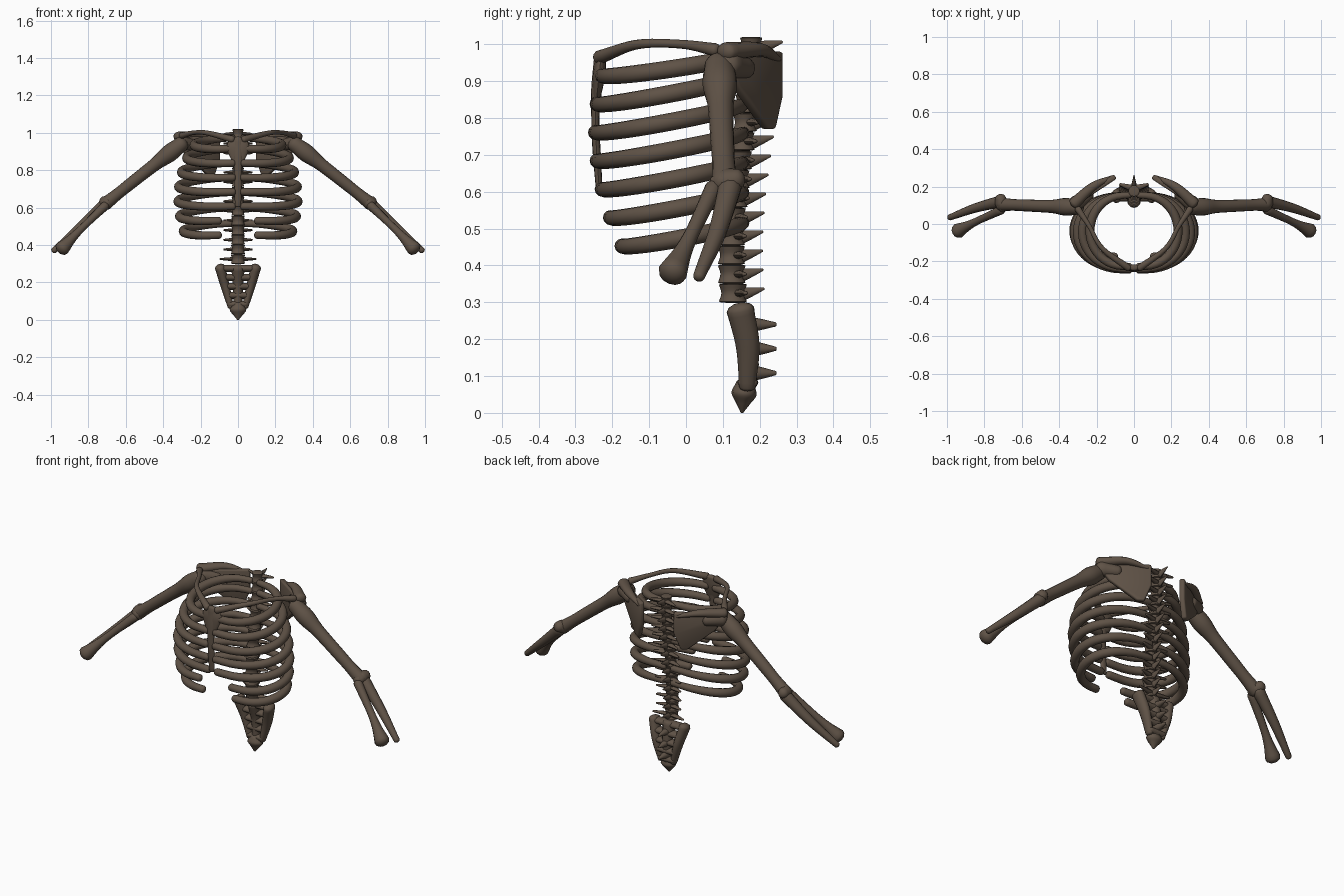
import bpy, bmesh, math
from mathutils import Vector

cube = bpy.data.objects.get("Cube")
if cube:
    bpy.data.objects.remove(cube)

color = (.115, .085, .062, 1)
bone_material = bpy.data.materials.new("dark brown bone")
bone_material.use_nodes = True
bone_material.diffuse_color = color
shader = bone_material.node_tree.nodes["Principled BSDF"]
shader.inputs["Base Color"].default_value = color

UPRIGHT = Vector((0, 1, 0))
LEVEL = Vector((0, 0, 1))
SIDES = (("left", 1), ("right", -1))


def finish(name, bm):
    """Turn a bmesh into a smooth shaded bone object."""
    bmesh.ops.recalc_face_normals(bm, faces=bm.faces)
    mesh = bpy.data.meshes.new(name)
    bm.to_mesh(mesh)
    bm.free()
    mesh.materials.append(bone_material)
    obj = bpy.data.objects.new(name, mesh)
    bpy.context.collection.objects.link(obj)
    bpy.ops.object.select_all(action='DESELECT')
    obj.select_set(True)
    bpy.context.view_layer.objects.active = obj
    bpy.ops.object.shade_smooth_by_angle(angle=math.radians(50))
    return obj


def along(values, u):
    """Catmull-Rom interpolation of evenly spaced values, u from zero to one."""
    last = len(values) - 1
    i = min(int(u * last), last - 1)
    t = u * last - i
    b, c = values[i], values[i + 1]
    a = values[i - 1] if i > 0 else b + b - c
    d = values[i + 2] if i + 2 <= last else c + c - b
    slope_b, slope_c = (c - a) / 2, (d - b) / 2
    ease = t * t * (3 - 2 * t)
    return (b + (c - b) * ease + slope_b * (t * (1 - t) * (1 - t))
            - slope_c * (t * t * (1 - t)))


def dome(tip, inner, cap):
    """Shrinking rings that round off the end of a bone."""
    center, radius = tip
    outward = (center - inner[0]).normalized() * radius * cap
    return [(center + outward * math.sin(a), radius * math.cos(a))
            for a in (math.radians(d) for d in (30, 60, 80))]


def tube(name, points, radii, ref=LEVEL, flat=1, sides=12, steps=16, cap=.7, mirror=1):
    """Round-ended bone swept along a path; flat scales the sideways radius."""
    points = [Vector((x * mirror, y, z)) for x, y, z in points]
    path = [(along(points, k / steps), along(radii, k / steps)) for k in range(steps + 1)]
    path = dome(path[0], path[1], cap)[::-1] + path + dome(path[-1], path[-2], cap)

    bm = bmesh.new()
    rings = []
    for i, (center, radius) in enumerate(path):
        tangent = path[min(i + 1, len(path) - 1)][0] - path[max(i - 1, 0)][0]
        across = tangent.cross(ref).normalized()
        up = across.cross(tangent).normalized()
        ring = []
        for k in range(sides):
            angle = math.tau * k / sides
            offset = across * math.cos(angle) * flat + up * math.sin(angle)
            ring.append(bm.verts.new(center + offset * radius))
        rings.append(ring)
    for lower, upper in zip(rings, rings[1:]):
        for k in range(sides):
            bm.faces.new((lower[k - 1], lower[k], upper[k], upper[k - 1]))
    bm.faces.new(rings[0])
    bm.faces.new(rings[-1])
    return finish(name, bm)


def pair(name, points, radii, **options):
    for side, sign in SIDES:
        tube(f"{side}_{name}", points, radii, mirror=sign, **options)


def spine_y(z):
    return .15 + .027 * math.sin((z - .72) * 5.4)


def sacrum_y(z):
    return .17 - (z - .13) ** 2


def sacrum_half_width(z):
    return .02 + z * .27


# Ribs: half ovals from breastbone to spine, widest low in the cage
for n in range(7):
    half_width = .322 - .006 * (n - 3.8) ** 2
    front_x = .1 if n > 4 else .025
    front_y = .0045 * (n - 2) ** 2 - .246
    front_z = .915 - .077 * n
    slope = .19 if n else .15
    depth = .155 - front_y
    points = []
    for k in range(13):
        angle = math.pi * k / 12
        inner_x = front_x if k < 6 else .025
        x = inner_x + (half_width - inner_x) * math.sin(angle) ** .85
        y = front_y + depth * (1 - math.cos(angle)) / 2
        sag = .01 * math.sin(angle)
        points.append((x, y, front_z + slope * (y - front_y) - sag))
    pair(f"rib_{n + 1}", points, [.02, .023, .024, .023, .017], steps=24)

# Breastbone: narrow blade with a broad upper plate
tube("breastbone", [(0, -.235, .97), (0, -.246, .8), (0, -.236, .61)],
     [.014, .015, .011, .011, .009], ref=UPRIGHT, flat=1.8)
tube("breastbone_plate", [(0, -.23, .97), (0, -.245, .83)],
     [.013, .017, .013, .006], ref=UPRIGHT, flat=3.5, sides=16)

# Collarbones
pair("collarbone", [(.03, -.235, .965), (.17, -.13, 1), (.24, -.01, 1), (.3, .08, .985)],
     [.019, .013, .012, .018])

# Shoulder blades: triangular outline on a slanted plane
outline = [(.1, .98), (.1, .86), (.13, .77), (.16, .77), (.28, .88), (.31, .93), (.31, .98)]
for side, sign in SIDES:
    bm = bmesh.new()
    bm.faces.new([bm.verts.new((x * sign, .32 - x * .66, z)) for x, z in outline])
    blade = finish(f"{side}_shoulder_blade", bm)
    solid = blade.modifiers.new("thickness", 'SOLIDIFY')
    solid.thickness = .028
    solid.offset = 0
    bevel = blade.modifiers.new("rounding", 'BEVEL')
    bevel.width = .008
    bevel.segments = 2
pair("shoulder_blade_ridge", [(.12, .25, .96), (.22, .2, .985), (.32, .11, .98)],
     [.008, .019, .026], flat=1.2)
pair("shoulder_socket", [(.24, .16, .935), (.31, .11, .945)], [.03, .042], steps=4)

# Arms
pair("upper_arm", [(.3, .09, .942), (.5, .096, .787), (.71, .105, .62)],
     [.04, .047, .036, .033, .032, .031, .036], sides=16, steps=24)
pair("elbow_knob", [(.7, .085, .62), (.715, .14, .635)], [.028, .036, .028], steps=6)
pair("thick_forearm_bone", [(.71, .075, .61), (.84, .015, .485), (.94, -.036, .382)],
     [.024, .021, .02, .026, .04])
pair("thin_forearm_bone", [(.715, .12, .615), (.85, .085, .49), (.985, .035, .37)],
     [.032, .027, .022, .016])

# Spine: pinched bodies with pointed side wings and rear spines
for n in range(14):
    z = .325 + n * .0515
    y = spine_y(z)
    radius = .038 - .0006 * n
    tube(f"vertebra_{n + 1}", [(0, y, z - .023), (0, y, z + .023)],
         [radius, radius * .82, radius], ref=UPRIGHT, steps=6, cap=.1)
    tube(f"vertebra_spine_{n + 1}", [(0, y + .015, z - .006), (0, y + .083, z + .012)],
         [.021, .013, .004], flat=.7, steps=4, sides=8)
    reach = .075 if n else .095
    pair(f"vertebra_wing_{n + 1}", [(.01, y + .015, z), (reach, y + .035, z)],
         [.012, .009, .005], flat=1.4, steps=4, sides=8)

# Sacrum: column, side bars and rungs leave paired openings
levels = (.28, .18, .07)
tube("sacrum_column", [(0, sacrum_y(z), z) for z in levels],
     [.038, .029, .023], ref=UPRIGHT, flat=.95, cap=.4)
pair("sacrum_side", [(sacrum_half_width(z), sacrum_y(z), z) for z in levels],
     [.037, .032, .022], ref=UPRIGHT, flat=.75, cap=.5)
for n in range(5):
    z = .275 - n * .048
    y = sacrum_y(z)
    reach = sacrum_half_width(z)
    tube(f"sacrum_rung_{n + 1}", [(-reach, y, z), (reach, y, z)],
         [.018, .019, .018], flat=1.5, steps=8)
for n in range(3):
    z = .24 - n * .066
    tube(f"sacrum_spine_{n + 1}", [(0, sacrum_y(z), z), (0, .242, z)],
         [.024, .016, .006], steps=4, sides=8)
tube("tailbone", [(0, .16, .075), (0, .152, .003)],
     [.027, .034, .02, .005], ref=UPRIGHT, flat=1.3)
